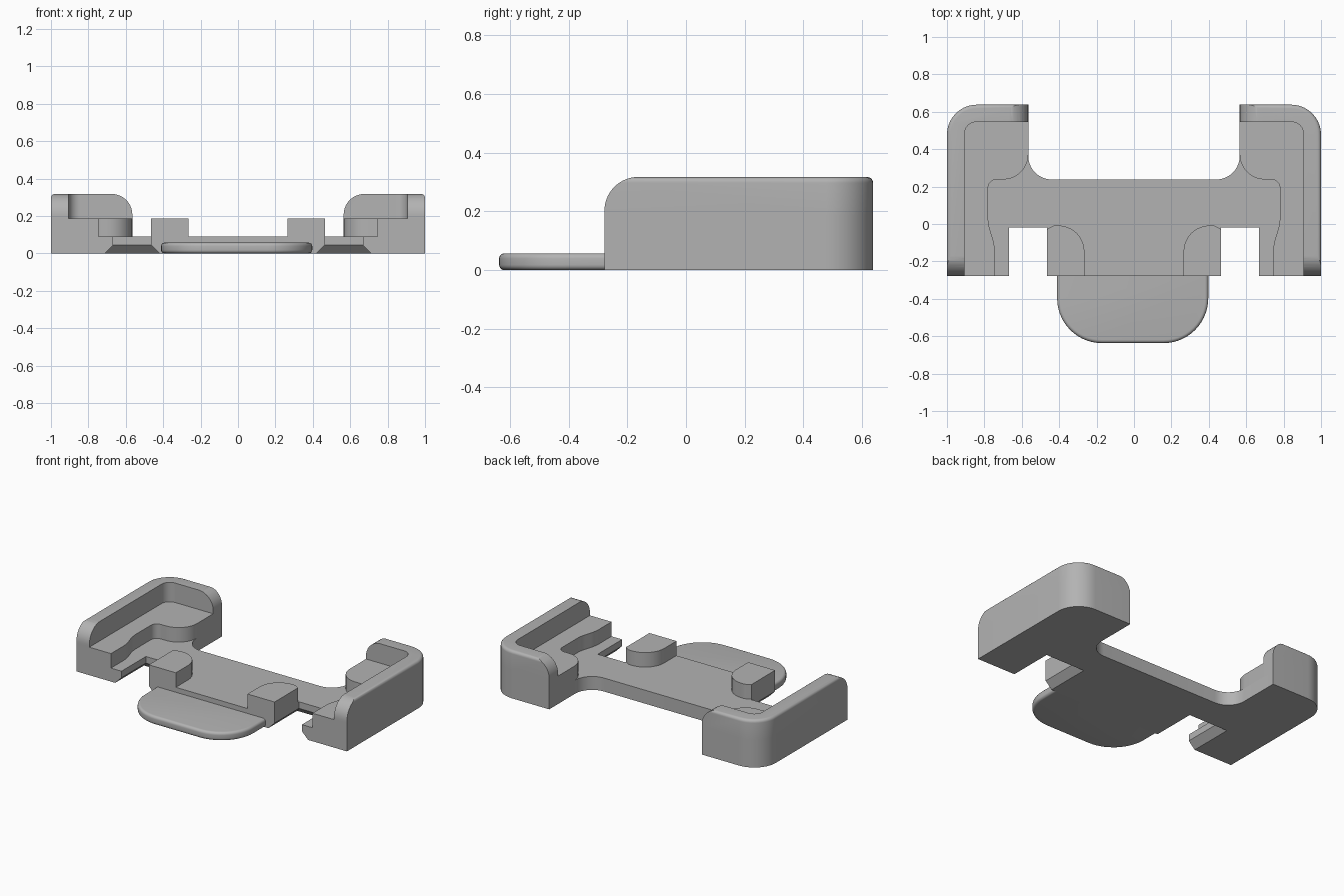
import bpy, bmesh, math
from mathutils import Vector

if "Cube" in bpy.data.objects:
    bpy.data.objects.remove(bpy.data.objects["Cube"], do_unlink=True)

grey = bpy.data.materials.new("plain_grey")
grey.use_nodes = True
grey.diffuse_color = (0.45, 0.45, 0.45, 1)
grey.node_tree.nodes["Principled BSDF"].inputs["Base Color"].default_value = grey.diffuse_color

FLOOR, SHELF, TOP = 0.09, 0.187, 0.317
FRONT, BACK = -0.278, 0.638


def rounded(corners, steps=10):
    """Polygon from (x, y, radius) corners, with arcs where the radius is not zero."""
    pts = []
    for i, (x, y, r) in enumerate(corners):
        p = Vector((x, y))
        if r == 0:
            pts.append(p)
            continue
        a = (Vector(corners[i - 1][:2]) - p).normalized()
        b = (Vector(corners[(i + 1) % len(corners)][:2]) - p).normalized()
        half = a.angle(b) / 2
        centre = p + (a + b).normalized() * r / math.sin(half)
        start = p + a * r / math.tan(half) - centre
        end = p + b * r / math.tan(half) - centre
        sweep = math.atan2(start.x * end.y - start.y * end.x, start.dot(end))
        for k in range(steps + 1):
            t = sweep * k / steps
            c, s = math.cos(t), math.sin(t)
            pts.append(centre + Vector((start.x * c - start.y * s, start.x * s + start.y * c)))
    return pts


def loft(name, levels, axis="z"):
    """Solid through (outline, height) levels along an axis."""
    place = {"x": lambda p, h: (h, p.x, p.y),
             "y": lambda p, h: (p.x, h, p.y),
             "z": lambda p, h: (p.x, p.y, h)}[axis]
    bm = bmesh.new()
    rings = [[bm.verts.new(place(p, h)) for p in outline] for outline, h in levels]
    for lower, upper in zip(rings, rings[1:]):
        for i in range(len(lower)):
            bm.faces.new((lower[i - 1], lower[i], upper[i], upper[i - 1]))
    bm.faces.new(rings[0])
    bm.faces.new(rings[-1])
    bmesh.ops.recalc_face_normals(bm, faces=bm.faces)
    mesh = bpy.data.meshes.new(name)
    bm.to_mesh(mesh)
    bm.free()
    ob = bpy.data.objects.new(name, mesh)
    bpy.context.collection.objects.link(ob)
    mesh.materials.append(grey)
    return ob


def activate(ob):
    bpy.ops.object.select_all(action="DESELECT")
    ob.select_set(True)
    bpy.context.view_layer.objects.active = ob


def boolean(ob, tool, operation):
    activate(ob)
    mod = ob.modifiers.new("cut", "BOOLEAN")
    mod.operation, mod.object, mod.solver = operation, tool, "EXACT"
    bpy.ops.object.modifier_apply(modifier=mod.name)
    bpy.data.objects.remove(tool, do_unlink=True)


def finish(ob, mirror=True):
    activate(ob)
    bpy.ops.object.shade_smooth_by_angle(angle=math.radians(30))
    if mirror:
        ob.modifiers.new("mirror", "MIRROR").use_mirror_merge = False


def fillet(radius, steps=5):
    """(inset, rise) pairs of a quarter round."""
    angles = [math.pi / 2 * k / steps for k in range(steps + 1)]
    return [(radius * (1 - math.cos(t)), radius * math.sin(t)) for t in angles]


# Base plate with two open slots
half = [(0.465, FRONT, 0), (0.465, -0.02, 0), (0.667, -0.02, 0), (0.667, FRONT, 0),
        (1, FRONT, 0), (1, BACK, 0.16), (0.565, BACK, 0), (0.565, 0.238, 0.125)]
outline = rounded(half + [(-x, y, r) for x, y, r in reversed(half)])
base = loft("base_plate", [(outline, 0), (outline, FLOOR)])


# Sloped undercut below the slot edges
def slot(grow):
    return rounded([(0.465 - grow, -0.4, 0), (0.667 + grow, -0.4, 0),
                    (0.667 + grow, -0.02 + grow, 0), (0.465 - grow, -0.02 + grow, 0)])


for side in (1, -1):
    cutter = loft("slot_cutter", [(slot(0.056), -0.01), (slot(-0.004), 0.05)])
    if side < 0:
        for v in cutter.data.vertices:
            v.co.x = -v.co.x
        cutter.data.flip_normals()
    boolean(base, cutter, "DIFFERENCE")
finish(base, mirror=False)

# Raised side shelves
outline = rounded([(0.565, BACK, 0), (0.565, 0.238, 0.135), (0.78, 0.238, 0.045),
                   (0.78, 0.0, 0.25), (0.745, -0.11, 0.25), (0.745, FRONT, 0),
                   (1, FRONT, 0), (1, BACK, 0.16)])
finish(loft("side_shelf", [(outline, FLOOR), (outline, SHELF)]))


# Corner walls with a softened outer rim
def wall_outline(inset):
    return rounded([(1 - inset, -0.3, 0), (1 - inset, BACK - inset, 0.16 - inset),
                    (0.53, BACK - inset, 0), (0.53, 0.545, 0),
                    (0.905, 0.545, 0.06), (0.905, -0.3, 0)])


rim = [(wall_outline(i), TOP - 0.02 + rise) for i, rise in fillet(0.02)]
wall = loft("corner_wall", [(wall_outline(0), SHELF)] + rim)

# Rounded upper corners on both wall ends
side_profile = rounded([(FRONT, 0.1, 0), (FRONT, TOP, 0.115), (0.8, TOP, 0), (0.8, 0.1, 0)])
end_profile = rounded([(0.565, 0.1, 0), (0.565, TOP, 0.11), (1.2, TOP, 0), (1.2, 0.1, 0)])
for profile, axis in ((side_profile, "x"), (end_profile, "y")):
    for p in profile:
        p.y += 0.0005
    boolean(wall, loft("wall_end_cutter", [(profile, -0.6), (profile, 1.4)], axis), "INTERSECT")
finish(wall)

# Centre posts
outline = rounded([(0.265, FRONT, 0), (0.265, -0.008, 0.14), (0.43, -0.008, 0.04),
                   (0.465, -0.028, 0), (0.465, FRONT, 0)])
finish(loft("centre_post", [(outline, FLOOR), (outline, SHELF)]))


# Front tab with rounded rim
def tab_outline(inset):
    left, right, front = -0.411 + inset, 0.397 - inset, -0.637 + inset
    return rounded([(left, FRONT, 0), (left, front, 0.24 - inset),
                    (right, front, 0.24 - inset), (right, FRONT, 0)], 14)


lower = [(tab_outline(i), 0.018 - rise) for i, rise in reversed(fillet(0.018))]
upper = [(tab_outline(i), 0.039 + rise) for i, rise in fillet(0.018)]
finish(loft("front_tab", lower + upper), mirror=False)
